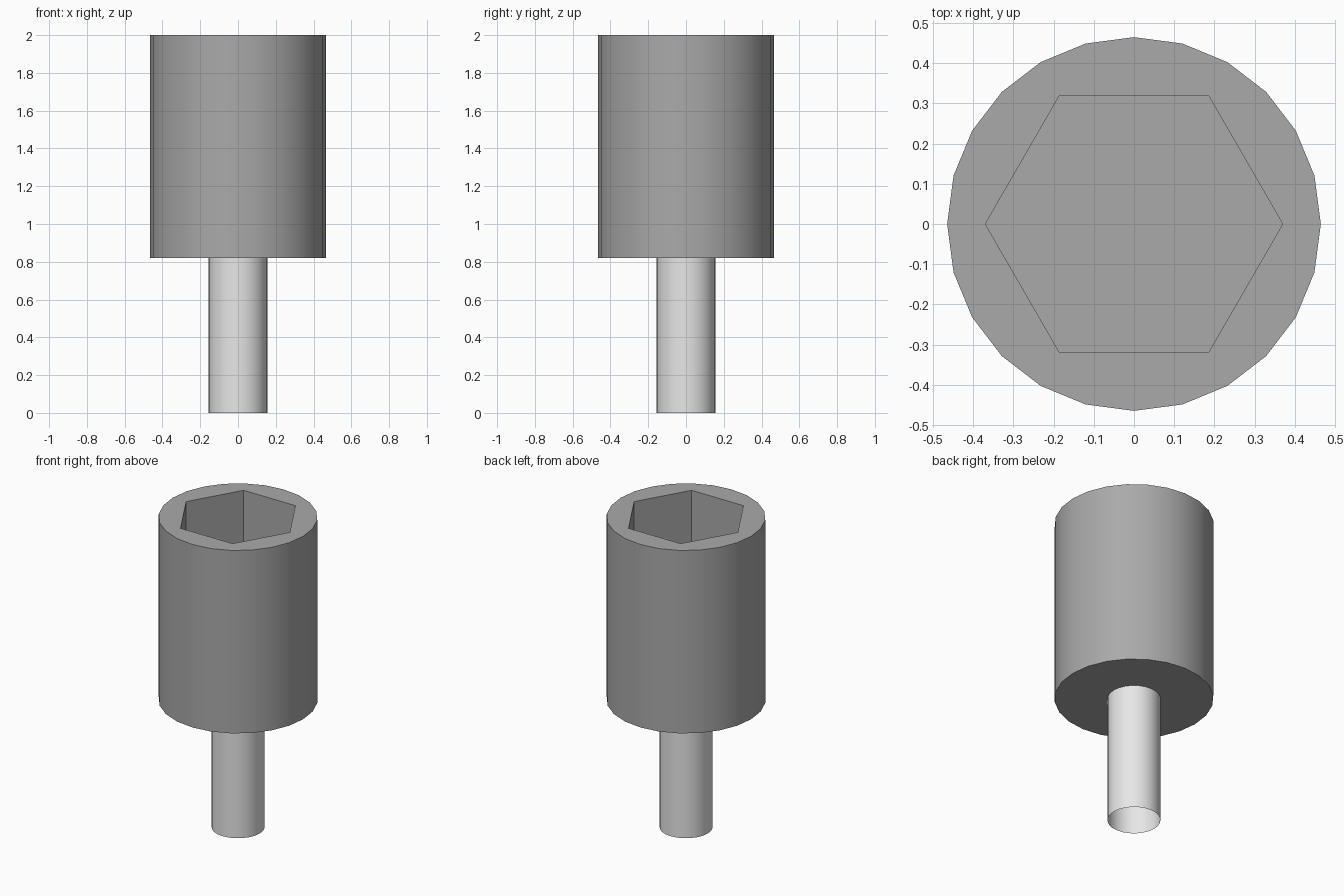
import bpy, bmesh, math

if "Cube" in bpy.data.objects:
    bpy.data.objects.remove(bpy.data.objects["Cube"], do_unlink=True)

SIDES = 24
BARREL_R, SHAFT_R, HEX_R = 0.465, 0.155, 0.37
BARREL_Z, TOP_Z, FLOOR_Z = 0.82, 2.0, 1.3


def make_material(name, value):
    mat = bpy.data.materials.new(name)
    mat.use_nodes = True
    colour = (value, value, value, 1)
    mat.diffuse_color = colour
    mat.node_tree.nodes["Principled BSDF"].inputs["Base Color"].default_value = colour
    return mat


def ring(bm, radius, z, count):
    step = math.tau / count
    return [bm.verts.new((radius * math.cos(i * step), radius * math.sin(i * step), z))
            for i in range(count)]


def bridge(bm, a, b):
    n = len(a)
    for i in range(n):
        j = (i + 1) % n
        bm.faces.new((a[i], a[j], b[j], b[i]))


def finish(bm, name, mat):
    mesh = bpy.data.meshes.new(name)
    bm.to_mesh(mesh)
    bm.free()
    obj = bpy.data.objects.new(name, mesh)
    bpy.context.collection.objects.link(obj)
    mesh.materials.append(mat)
    bpy.ops.object.select_all(action='DESELECT')
    obj.select_set(True)
    bpy.context.view_layer.objects.active = obj
    bpy.ops.object.shade_smooth_by_angle(angle=math.radians(30))


# Socket barrel: round outside, hexagonal recess in the top
bm = bmesh.new()
bottom = ring(bm, BARREL_R, BARREL_Z, SIDES)
top = ring(bm, BARREL_R, TOP_Z, SIDES)
hex_top = ring(bm, HEX_R, TOP_Z, 6)
hex_floor = ring(bm, HEX_R, FLOOR_Z, 6)
bm.faces.new(bottom[::-1])
bridge(bm, bottom, top)
bridge(bm, hex_floor[::-1], hex_top[::-1])
bm.faces.new(hex_floor)
# Flat rim: one fan of outer edges per hexagon side
per = SIDES // 6
for k in range(6):
    outer = [top[(k * per + i) % SIDES] for i in range(per + 1)]
    bm.faces.new(outer + [hex_top[(k + 1) % 6], hex_top[k]])
finish(bm, "socket_barrel", make_material("dark steel", 0.4))

# Drive shaft: thin round tube, open at the lower end
bm = bmesh.new()
bridge(bm, ring(bm, SHAFT_R, 0, SIDES), ring(bm, SHAFT_R, BARREL_Z, SIDES))
finish(bm, "drive_shaft", make_material("light steel", 0.8))
